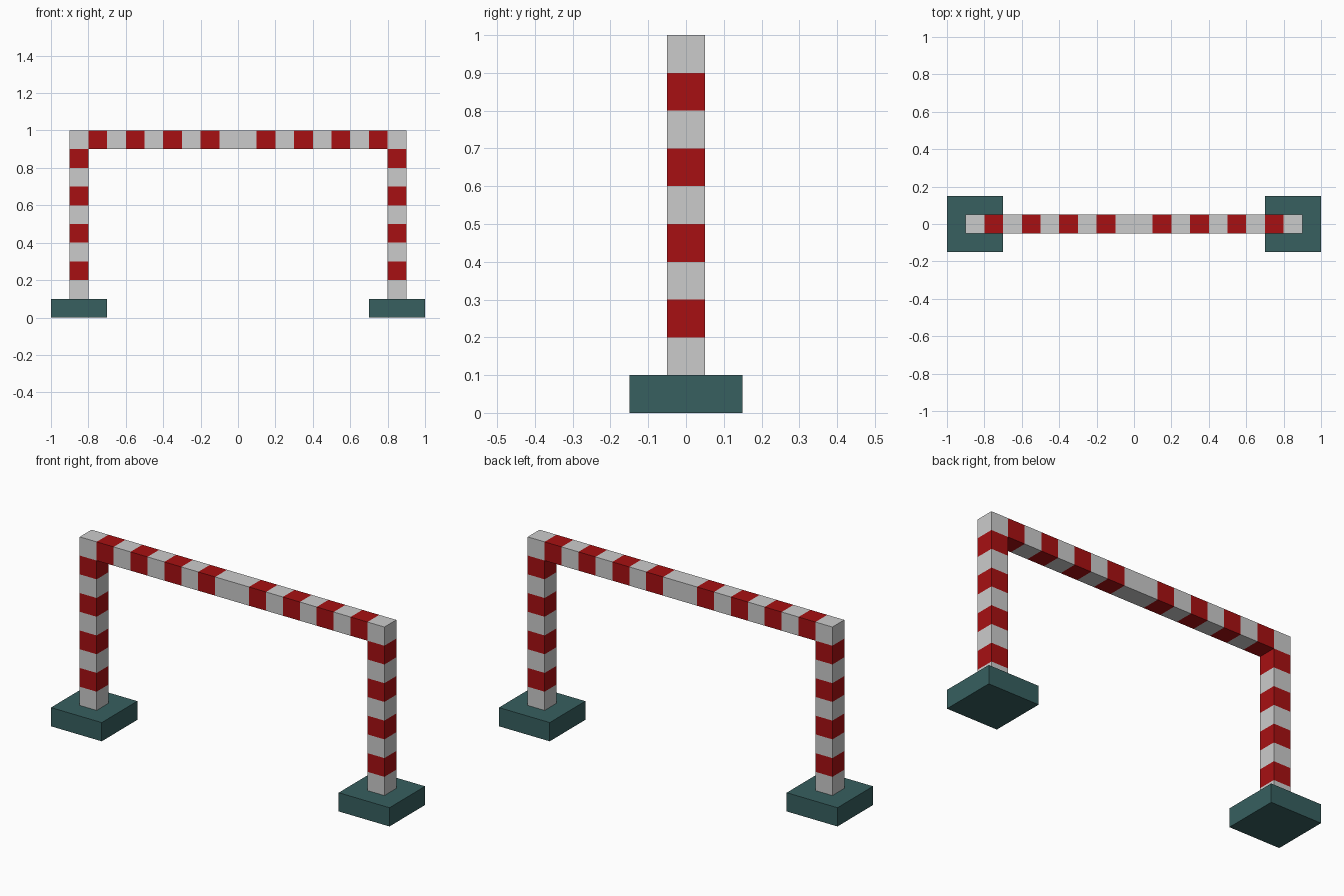
import bpy, bmesh
from mathutils import Vector

if "Cube" in bpy.data.objects:
    bpy.data.objects.remove(bpy.data.objects["Cube"])


def material(name, rgb):
    m = bpy.data.materials.new(name)
    m.diffuse_color = (*rgb, 1)
    m.use_nodes = True
    m.node_tree.nodes["Principled BSDF"].inputs["Base Color"].default_value = m.diffuse_color
    return m


WHITE = material("light_grey", (0.60, 0.60, 0.60))
RED = material("red", (0.39, 0.005, 0.006))
TEAL = material("dark_teal", (0.038, 0.116, 0.116))


def finish(name, bm, mats):
    bmesh.ops.recalc_face_normals(bm, faces=bm.faces)
    mesh = bpy.data.meshes.new(name)
    bm.to_mesh(mesh)
    bm.free()
    for m in mats:
        mesh.materials.append(m)
    obj = bpy.data.objects.new(name, mesh)
    bpy.context.collection.objects.link(obj)
    return obj


# Striped frame: square cells along both posts and the beam, extruded in depth
S = 0.1
cells = [(i, 9) for i in range(-9, 9)]
cells += [(i, k) for i in (-9, 8) for k in range(1, 9)]
bm = bmesh.new()
for i, k in cells:
    corners = [(i, k), (i + 1, k), (i + 1, k + 1), (i, k + 1)]
    bm.faces.new([bm.verts.new((x * S, -0.05, z * S)) for x, z in corners])
bmesh.ops.remove_doubles(bm, verts=bm.verts, dist=0.001)
front = bm.faces[:]
back = bmesh.ops.extrude_face_region(bm, geom=front, use_keep_orig=True)["geom"]
bmesh.ops.translate(bm, vec=Vector((0, 0.1, 0)),
                    verts=[g for g in back if isinstance(g, bmesh.types.BMVert)])
bmesh.ops.recalc_face_normals(bm, faces=bm.faces)

# Alternate stripes by distance from the centre on the beam, by height on the posts
for f in bm.faces:
    c = f.calc_center_median() - f.normal * 0.05
    if abs(c.x) < 0.8:
        f.material_index = int(abs(c.x) / S) % 2
    else:
        f.material_index = int(c.z / S) % 2 == 0
finish("striped_frame", bm, [WHITE, RED])

# Square feet
for name, x in (("left_foot", -0.85), ("right_foot", 0.85)):
    bm = bmesh.new()
    bmesh.ops.create_cube(bm, size=1)
    bmesh.ops.scale(bm, vec=(0.3, 0.3, 0.1), verts=bm.verts)
    bmesh.ops.translate(bm, vec=(x, 0, 0.05), verts=bm.verts)
    finish(name, bm, [TEAL])
